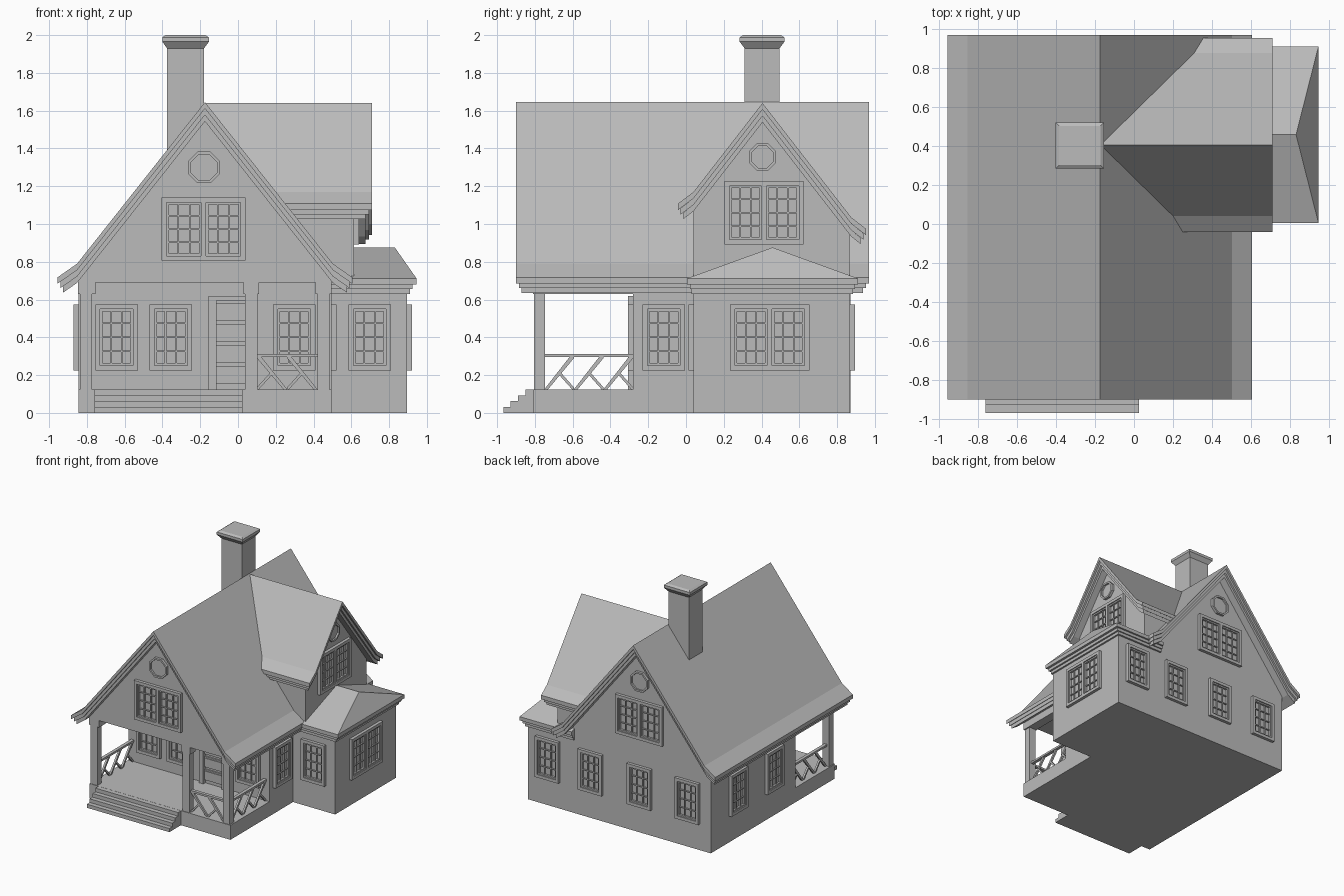
import bpy, bmesh, math
from mathutils import Matrix, Vector

if "Cube" in bpy.data.objects:
    bpy.data.objects.remove(bpy.data.objects["Cube"], do_unlink=True)

grey = bpy.data.materials.new("plain_grey")
grey.use_nodes = True
grey.diffuse_color = (0.5, 0.5, 0.5, 1)
grey.node_tree.nodes["Principled BSDF"].inputs["Base Color"].default_value = (0.5, 0.5, 0.5, 1)

FRONT, RIGHT, BACK, LEFT = 0, 90, 180, -90
RIDGE = -0.175      # x of the main ridge
CROSS = 0.405       # y of the cross gable ridge
LAYER = 0.034       # height of one roof layer


def wall_frame(x, y, z, facing):
    """Local x runs along the wall, local -y points out of it."""
    return Matrix.Translation((x, y, z)) @ Matrix.Rotation(math.radians(facing), 4, 'Z')


def add_box(bm, x0, x1, y0, y1, z0, z1):
    m = Matrix.Translation(((x0 + x1) / 2, (y0 + y1) / 2, (z0 + z1) / 2))
    m = m @ Matrix.Diagonal((x1 - x0, y1 - y0, z1 - z0, 1))
    bmesh.ops.create_cube(bm, size=1, matrix=m)


def add_prism(bm, pts, a, b, axis='Y'):
    """Extrude a 2D outline (horizontal, z) along an axis from a to b."""
    place = (lambda h, z: (h, a, z)) if axis == 'Y' else (lambda h, z: (a, h, z))
    face = bm.faces.new([bm.verts.new(place(h, z)) for h, z in pts])
    out = bmesh.ops.extrude_face_region(bm, geom=[face])
    shift = Vector((0, b - a, 0)) if axis == 'Y' else Vector((b - a, 0, 0))
    bmesh.ops.translate(bm, vec=shift, verts=[v for v in out["geom"] if isinstance(v, bmesh.types.BMVert)])


def finish(name, bm, matrix=None):
    if matrix is not None:
        bm.transform(matrix)
    bmesh.ops.recalc_face_normals(bm, faces=bm.faces)
    mesh = bpy.data.meshes.new(name)
    bm.to_mesh(mesh)
    bm.free()
    mesh.materials.append(grey)
    bpy.context.collection.objects.link(bpy.data.objects.new(name, mesh))


def boxes(name, items, matrix=None):
    bm = bmesh.new()
    for item in items:
        add_box(bm, *item)
    finish(name, bm, matrix)


def prism(name, pts, a, b, axis='Y'):
    bm = bmesh.new()
    add_prism(bm, pts, a, b, axis)
    finish(name, bm)


def roof_layer(left, right, centre, k):
    """Outline of the k-th layer below the roof surface."""
    def side(profile, sign):
        pts = [(centre + sign * o, z - LAYER * k) for o, z in profile]
        end = pts[-1]
        pts[-1] = (end[0] - sign * 0.014 * k, end[1] + 0.01 * k)
        return pts
    top = side(left, -1)[::-1] + side(right, 1)[1:]
    return top + [(h, z - LAYER) for h, z in reversed(top)]


# Main walls, porch floor and closed gable over the porch
E, W = 0.495, -0.845
gable = [(E, 0.73), (RIDGE, 1.58), (W, 0.73)]
prism("main_walls", [(W, 0), (E, 0)] + gable, -0.28, 0.87)
prism("porch_gable", [(W, 0.69), (E, 0.69)] + gable, -0.81, -0.27)
boxes("porch_floor", [(W, E, -0.81, -0.27, 0, 0.125)])
boxes("porch_side_beams", [(W, W + 0.09, -0.81, -0.27, 0.63, 0.7),
                           (E - 0.08, E, -0.81, -0.27, 0.63, 0.7)])

# Layered main roof with flared eaves
slope = [(0, 1.645), (0.677, 0.79), (0.78, 0.718)]
for k, name in enumerate(("main_roof", "main_roof_trim", "main_roof_soffit")):
    prism(name, roof_layer(slope, slope, RIDGE, k), -0.9 + 0.015 * k, 0.968 - 0.015 * k)

# Cross gable walls and roof, trimmed where it meets the main roof
prism("cross_gable_walls", [(0.04, 0.6), (0.866, 0.6), (0.866, 0.97), (CROSS, 1.575), (0.04, 1.1)],
      RIDGE + 0.02, 0.615, 'X')
front_slope = [(0, 1.64), (0.365, 1.17), (0.447, 1.108)]
rear_slope = [(0, 1.64), (0.47, 1.035), (0.548, 0.975)]
for k, name in enumerate(("cross_roof", "cross_roof_trim", "cross_roof_soffit")):
    bm = bmesh.new()
    add_prism(bm, roof_layer(front_slope, rear_slope, CROSS, k), RIDGE, 0.71 - 0.017 * k, 'X')
    bmesh.ops.bisect_plane(bm, geom=bm.verts[:] + bm.edges[:] + bm.faces[:],
                           plane_co=(RIDGE, 0, 1.63), plane_no=(0.855, 0, 0.677), clear_inner=True)
    finish(name, bm)

# Side bay with stepped cornice and hipped roof
boxes("bay_walls", [(0.4, 0.895, 0.04, 0.869, 0, 0.65)])
boxes("bay_cornice", [(0.45, 0.91, 0.03, 0.885, 0.63, 0.66), (0.45, 0.925, 0.02, 0.895, 0.655, 0.685),
                      (0.45, 0.945, 0.005, 0.91, 0.68, 0.712)])
bm = bmesh.new()
a, b, c, d = [bm.verts.new((x, y, 0.712)) for x, y in ((0.45, 0.005), (0.945, 0.005), (0.945, 0.91), (0.45, 0.91))]
r0, r1 = [bm.verts.new((x, 0.458, 0.876)) for x in (0.45, 0.83)]
for f in ((a, b, r1, r0), (b, c, r1), (c, d, r0, r1), (d, a, r0), (d, c, b, a)):
    bm.faces.new(f)
finish("bay_roof", bm)

# Chimney with a moulded cap
boxes("chimney_shaft", [(-0.375, -0.18, 0.31, 0.495, 1.2, 1.95)])
bm = bmesh.new()
rings = []
for z, s in ((1.93, 0.0), (1.965, 0.026), (1.988, 0.026), (2.0, 0.008)):
    rings.append([bm.verts.new((x, y, z)) for x, y in ((-0.375 - s, 0.31 - s), (-0.18 + s, 0.31 - s),
                                                       (-0.18 + s, 0.495 + s), (-0.375 - s, 0.495 + s))])
for lo, hi in zip(rings, rings[1:]):
    for i in range(4):
        j = (i + 1) % 4
        bm.faces.new((lo[i], lo[j], hi[j], hi[i]))
bm.faces.new(rings[-1])
bm.faces.new(rings[0][::-1])
finish("chimney_cap", bm)

# Front steps
boxes("front_steps", [(-0.76, 0.025, -0.967 + 0.039 * i, -0.8, 0, 0.031 * (i + 1)) for i in range(4)])

# Porch posts with capitals
for name, x in (("left", -0.805), ("middle", 0.07), ("right", 0.452)):
    boxes(name + "_post", [(x - 0.032, x + 0.032, -0.805, -0.747, 0.12, 0.7),
                           (x - 0.042, x + 0.042, -0.81, -0.74, 0.63, 0.7)])


# Railings with a slanted lattice
def railing(name, length, bays, matrix):
    bm = bmesh.new()
    low, high, w = 0.125, 0.3, 0.02
    add_box(bm, 0, length, -0.014, 0.014, 0.295, 0.312)
    pitch = length / bays
    for i in range(bays):
        x = i * pitch
        add_prism(bm, [(x, low), (x + w, low), (x + pitch, high - w / 2), (x + pitch, high), (x + pitch - w, high)],
                  -0.008, 0.008)
        m, zm = x + pitch / 2, (low + high) / 2
        add_prism(bm, [(m - w / 2, zm), (m + w / 2, zm), (x + pitch, low + w / 2), (x + pitch, low),
                       (x + pitch - w / 2, low)], -0.008, 0.008)
    finish(name, bm, matrix)


railing("right_railing", 0.47, 3, wall_frame(0.455, -0.75, 0, RIGHT))
railing("left_railing", 0.47, 3, wall_frame(-0.805, -0.75, 0, RIGHT))
railing("front_railing", 0.32, 2, wall_frame(0.42, -0.775, 0, FRONT) @ Matrix.Diagonal((-1, 1, 1, 1)))


# Windows: casing, one or two sashes, glazing bars
def window(name, x, y, z, facing, w=0.225, h=0.35, sashes=1):
    items, t, s = [], 0.026, 0.012
    hw, hh = w / 2, h / 2

    def ring(x0, x1, z0, z1, width, out):
        items.extend([(x0, x0 + width, -out, 0.01, z0, z1), (x1 - width, x1, -out, 0.01, z0, z1),
                      (x0 + width, x1 - width, -out, 0.01, z0, z0 + width),
                      (x0 + width, x1 - width, -out, 0.01, z1 - width, z1)])
    ring(-hw, hw, -hh, hh, t, 0.026)
    if sashes == 2:
        items.append((-t / 2, t / 2, -0.026, 0.01, -hh + t, hh - t))
    span = (w - t * (sashes + 1)) / sashes
    for i in range(sashes):
        x0 = -hw + t + i * (span + t)
        x1, z0, z1 = x0 + span, -hh + t, hh - t
        ring(x0, x1, z0, z1, s, 0.017)
        for j in (1, 2):
            xm = x0 + span * j / 3
            items.append((xm - 0.004, xm + 0.004, -0.012, 0.01, z0 + s, z1 - s))
        for j in (1, 2, 3):
            zm = z0 + (z1 - z0) * j / 4
            items.append((x0 + s, x1 - s, -0.011, 0.01, zm - 0.004, zm + 0.004))
    boxes(name, items, wall_frame(x, y, z, facing))


MID = 0.4
for i, x in enumerate((-0.643, -0.355, 0.297)):
    window(f"porch_window_{i + 1}", x, -0.28, MID, FRONT)
window("bay_front_window", 0.697, 0.04, MID, FRONT)
window("bay_side_window", 0.895, 0.443, MID, RIGHT, w=0.42, sashes=2)
window("right_window", E, -0.118, MID, RIGHT)
for i, x in enumerate((0.7, 0.29, -0.175, -0.63)):
    window(f"back_window_{i + 1}", x, 0.87, MID, BACK)
for i, y in enumerate((0.51, 0.02)):
    window(f"left_window_{i + 1}", W, y, MID, LEFT)
window("front_gable_window", -0.182, -0.81, 0.973, FRONT, w=0.445, h=0.335, sashes=2)
window("back_gable_window", RIDGE, 0.87, 0.973, BACK, w=0.445, h=0.335, sashes=2)
window("cross_gable_window", 0.615, 0.413, 1.06, RIGHT, w=0.42, h=0.335, sashes=2)


# Octagonal gable vents
def vent(name, x, y, z, facing, r):
    bm = bmesh.new()
    turn = Matrix.Rotation(math.pi / 2, 4, 'X') @ Matrix.Rotation(math.pi / 8, 4, 'Z')
    bmesh.ops.create_cone(bm, cap_ends=True, segments=8, radius1=r, radius2=r, depth=0.044, matrix=turn)
    front = min(bm.faces, key=lambda f: f.calc_center_median().y)
    bmesh.ops.inset_individual(bm, faces=[front], thickness=0.016)
    inner = bmesh.ops.extrude_discrete_faces(bm, faces=[front])["faces"][0]
    bmesh.ops.translate(bm, vec=(0, 0.015, 0), verts=inner.verts)
    finish(name, bm, wall_frame(x, y, z, facing))


vent("front_vent", RIDGE - 0.005, -0.81, 1.3, FRONT, 0.09)
vent("back_vent", RIDGE, 0.87, 1.3, BACK, 0.09)
vent("cross_gable_vent", 0.615, CROSS, 1.355, RIGHT, 0.078)

# Front door with four raised panels
door = [(-0.135, -0.11, -0.028, 0, 0, 0.49), (0.08, 0.105, -0.028, 0, 0, 0.49), (-0.135, 0.105, -0.028, 0, 0.47, 0.495)]
door = [(x0 - 0.022, x1 - 0.005, *rest) for x0, x1, *rest in door]
for i in range(4):
    z = 0.03 + 0.111 * i
    door.append((-0.122, 0.07, -0.012, 0, z, z + 0.092))
    door.append((-0.11, 0.058, -0.018, 0, z + 0.012, z + 0.08))
boxes("front_door", door, wall_frame(0, -0.28, 0.125, FRONT))
